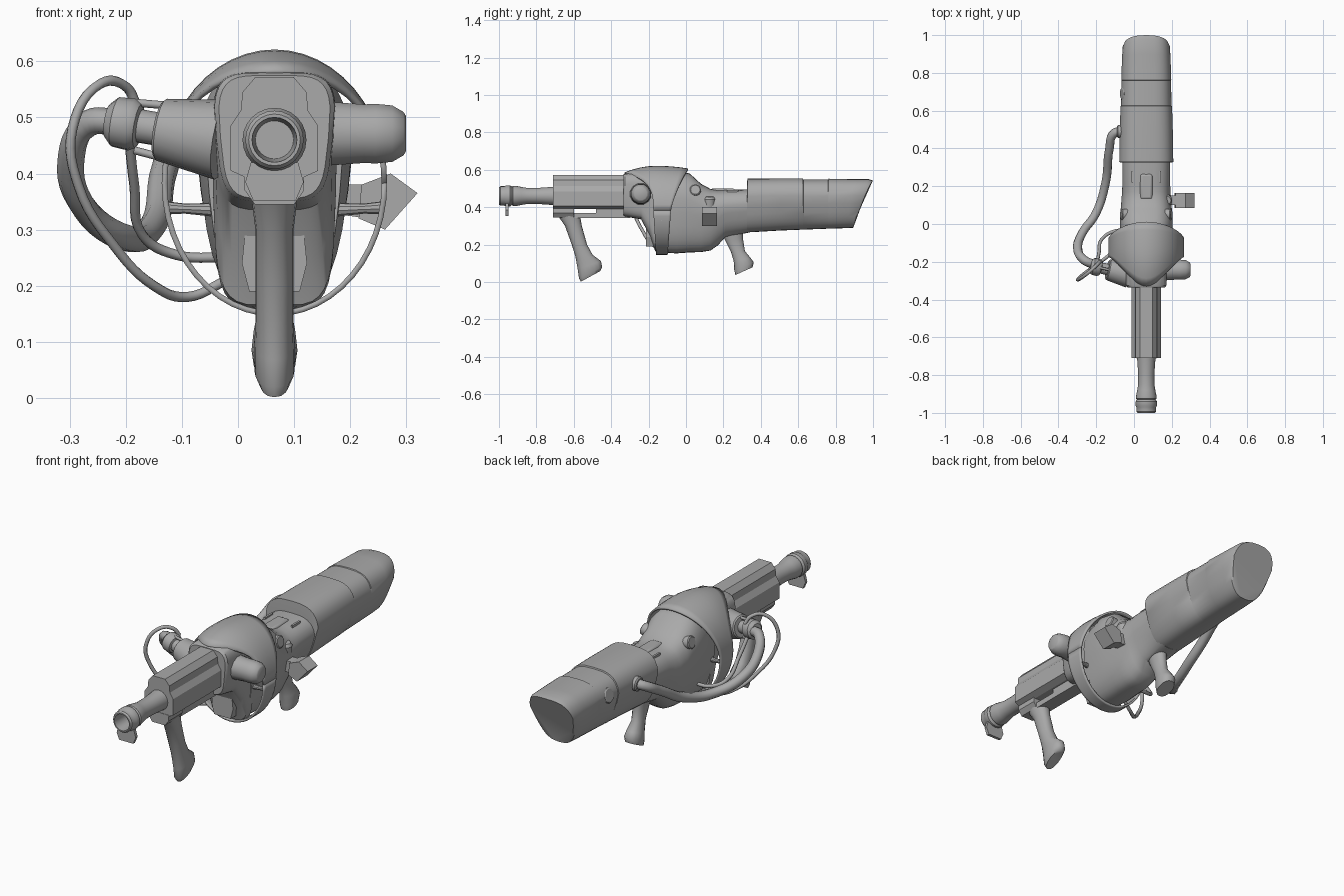
import bpy, bmesh, math
from mathutils import Vector

if "Cube" in bpy.data.objects:
    bpy.data.objects.remove(bpy.data.objects["Cube"])

CX = 0.065  # centre line of the main assembly
metal = bpy.data.materials.new("plain grey")
metal.use_nodes = True
GREY = (0.4, 0.4, 0.4, 1)
metal.diffuse_color = GREY
metal.node_tree.nodes["Principled BSDF"].inputs["Base Color"].default_value = GREY


def smooth(ob, angle=35):
    bpy.ops.object.select_all(action='DESELECT')
    ob.select_set(True)
    bpy.context.view_layer.objects.active = ob
    if ob.type == 'CURVE':
        bpy.ops.object.convert(target='MESH')
    bpy.ops.object.shade_smooth_by_angle(angle=math.radians(angle))


def skin(name, rings, caps=True, closed=True, angle=35):
    """Bridge equal rings of points into one surface."""
    bm = bmesh.new()
    rows = [[bm.verts.new(p) for p in ring] for ring in rings]
    n = len(rows[0])
    for a, b in zip(rows, rows[1:]):
        for i in range(n if closed else n - 1):
            j = (i + 1) % n
            bm.faces.new((a[i], a[j], b[j], b[i]))
    if caps:
        bm.faces.new(rows[0])
        bm.faces.new(rows[-1])
    bmesh.ops.recalc_face_normals(bm, faces=bm.faces)
    me = bpy.data.meshes.new(name)
    bm.to_mesh(me)
    bm.free()
    me.materials.append(metal)
    ob = bpy.data.objects.new(name, me)
    bpy.context.collection.objects.link(ob)
    smooth(ob, angle)
    return ob


def loft(name, sections, power=3.0, sides=32):
    """Sections along y: (y, half width, low z, high z, bottom width ratio, rear slant)."""
    rings = []
    for y, w, lo, hi, ratio, slant in sections:
        ring = []
        for k in range(sides):
            a = math.tau * k / sides
            c, s = math.cos(a), math.sin(a)
            t = (1 + math.copysign(abs(s) ** (2 / power), s)) / 2
            x = math.copysign(abs(c) ** (2 / power), c) * w * (ratio + (1 - ratio) * min(1, t * 1.5))
            ring.append((CX + x, y - slant * (1 - t) ** 0.8, lo + (hi - lo) * t))
        rings.append(ring)
    return skin(name, rings)


def lathe(name, start, axis, profile, sides=20):
    """Turn (distance, radius) pairs around an axis."""
    d = Vector(axis).normalized()
    u = d.orthogonal().normalized()
    v = d.cross(u)
    rings = []
    for dist, r in profile:
        rings.append([Vector(start) + d * dist + (u * math.cos(a) + v * math.sin(a)) * r
                      for a in (math.tau * k / sides for k in range(sides))])
    return skin(name, rings)


def prism(name, outline, y0, y1):
    """Extrude an (x, z) outline along y."""
    return skin(name, [[(x, y, z) for x, z in outline] for y in (y0, y1)], angle=20)


def mirrored(half):
    return [(CX + x, z) for x, z in half] + [(CX - x, z) for x, z in reversed(half)]


def block(name, x, y0, y1, z0, z1):
    return prism(name, mirrored([(x, z0), (x, z1)]), y0, y1)


def grip(name, sections, sides=16):
    """Sections down z: (z, y, half width, half depth, tilt)."""
    rings = []
    for z, y, hx, hd, tilt in sections:
        rings.append([(CX + hx * math.copysign(abs(math.cos(a)) ** .85, math.cos(a)),
                       y + hd * math.sin(a), z + tilt * hd * math.sin(a))
                      for a in (math.tau * k / sides for k in range(sides))])
    return skin(name, rings, angle=50)


def hose(name, points, radius):
    cu = bpy.data.curves.new(name, 'CURVE')
    cu.dimensions = '3D'
    cu.bevel_depth = radius
    cu.bevel_resolution = 2
    cu.use_fill_caps = True
    sp = cu.splines.new('BEZIER')
    sp.bezier_points.add(len(points) - 1)
    for bp, p in zip(sp.bezier_points, points):
        bp.co = p
        bp.handle_left_type = bp.handle_right_type = 'AUTO'
    sp.resolution_u = 6
    cu.materials.append(metal)
    ob = bpy.data.objects.new(name, cu)
    bpy.context.collection.objects.link(ob)
    smooth(ob, 60)


# Rear stock with raised front collar and slanted butt
loft("stock", [(.325, .135, .265, .5, .65, 0), (.328, .145, .265, .552, .65, 0),
               (.5, .142, .275, .554, .65, 0), (.625, .138, .28, .554, .65, 0),
               (.627, .135, .28, .548, .65, 0), (.76, .133, .285, .548, .65, 0),
               (.762, .134, .285, .552, .65, 0), (.9, .13, .288, .55, .65, .04),
               (.975, .126, .29, .55, .65, .08), (1.0, .118, .292, .542, .65, .105)])
# Main body and neck
loft("body", [(-.15, .123, .157, .57, .78, 0), (-.05, .14, .153, .595, .75, 0),
              (.02, .141, .158, .58, .73, 0), (.08, .137, .16, .525, .7, 0),
              (.13, .133, .168, .498, .65, 0), (.17, .13, .195, .49, .6, 0),
              (.21, .128, .24, .492, .6, 0), (.34, .128, .265, .495, .65, 0)])
# Front housing
loft("front_housing", [(-.335, .1, .355, .575, .85, 0), (-.325, .108, .35, .58, .85, 0),
                       (-.24, .11, .335, .583, .88, 0), (-.19, .11, .24, .585, .9, 0),
                       (-.165, .112, .165, .585, .92, 0), (-.13, .112, .157, .58, .92, 0)], 4.5)
prism("chin_panel", mirrored([(.045, .19), (.058, .24), (.045, .37)]), -.215, -.15)

# Hood that narrows to a hoop around the body
rows = []
for k in range(48):
    a = math.tau * k / 48
    up, low = max(0, math.sin(a)), max(0, -math.sin(a))
    front = -.175 - .155 * up ** 3 + .015 * low
    rear = -.08 + .092 * up ** 1.3 - .018 * low
    row = []
    for i in range(9):
        u = i / 4 - 1
        k2 = 1 - up ** 3 * (.15 if u < 0 else .06) * u * u
        row.append((CX + .201 * math.cos(a) * k2, front + (rear - front) * (u + 1) / 2,
                    .383 + .238 * math.sin(a) * k2))
    rows.append(row)
hood = skin("hood_hoop", rows + rows[:1], caps=False, closed=False, angle=50)
shell = hood.modifiers.new("thickness", 'SOLIDIFY')
shell.thickness = .01
shell.offset = -1 if hood.data.polygons[0].normal.x > 0 else 1

# Receiver, lower rail and barrel
prism("receiver", mirrored([(.045, .39), (.078, .405), (.078, .485), (.06, .512),
                            (.057, .545), (.034, .572)]), -.71, -.32)
prism("receiver_front_foot", mirrored([(.035, .345), (.053, .37), (.053, .4)]), -.712, -.6)
block("lower_rail", .035, -.62, -.3, .342, .37)
block("rail_filler", .035, -.48, -.3, .36, .4)
lathe("barrel", (CX, -.7, .46), (0, -1, 0),
      [(0, .05), (.02, .048), (.09, .043), (.15, .043), (.18, .048), (.21, .054), (.225, .054),
       (.23, .048), (.24, .057), (.262, .057), (.27, .052), (.292, .052), (.3, .046), (.3, .04),
       (.21, .034), (.21, .002)], 24)
prism("muzzle_tab", mirrored([(.038, .352), (.052, .385), (.042, .42)]), -.965, -.95)

# Grips
grip("front_grip", [(.365, -.63, .042, .062, 0), (.3, -.602, .034, .045, 0),
                    (.2, -.57, .034, .041, 0), (.14, -.545, .034, .046, .1),
                    (.09, -.517, .036, .062, .35), (.05, -.51, .036, .062, .5),
                    (.03, -.51, .027, .052, .55)])
grip("rear_grip", [(.29, .245, .04, .06, 0), (.23, .255, .03, .05, 0), (.165, .277, .028, .038, 0),
                   (.12, .3, .037, .045, .2), (.085, .31, .041, .052, .4),
                   (.058, .31, .037, .046, .45)])

# Side pods and their connectors
lathe("left_pod", (CX + .08, -.242, .471), (1, 0, 0),
      [(0, .06), (.08, .054), (.1, .055), (.13, .052), (.15, .04), (.154, .033)], 12)
POD = Vector((-.03, -.265, .46))
AIM = Vector((-1, .22, .17)).normalized()
lathe("right_pod", POD, AIM, [(0, .072), (.11, .056), (.115, .05)], 16)
lathe("right_connector", POD + AIM * .11, AIM,
      [(0, .03), (.04, .03), (.043, .04), (.055, .047), (.085, .045), (.1, .03)], 14)
for dz in (-.045, .04):
    hose("connector_rod", [POD + AIM * .16 + Vector((0, 0, dz)),
                           POD + AIM * .06 + Vector((0, 0, dz * 1.2))], .007)

# Hoses on the right side
hose("main_hose", [(-.06, .49, .46), (-.105, .48, .455), (-.13, .4, .41), (-.15, .22, .31),
                   (-.2, .06, .285), (-.275, -.05, .34), (-.298, -.13, .42),
                   (-.265, -.19, .49), (-.21, -.215, .49)], .024)
lathe("hose_socket", (-.05, .49, .46), (-1, 0, 0), [(0, .034), (.035, .034), (.04, .028)], 14)
hose("loop_hose", [(-.18, -.2, .52), (-.2, -.22, .555), (-.245, -.26, .56), (-.295, -.295, .48),
                   (-.285, -.28, .38), (-.22, -.23, .27), (-.15, -.18, .2), (-.09, -.13, .18),
                   (-.02, -.1, .21)], .009)
hose("inner_hose", [(-.195, -.21, .47), (-.185, -.15, .38), (-.17, -.08, .29),
                    (-.11, -.04, .255), (-.02, -.03, .25)], .009)

# Struts between hoop and body, and round bosses
for side in (-1, 1):
    lathe("hoop_strut", (CX + side * .1, -.13, .335), (side, 0, .04), [(0, .013), (.06, .009), (.095, .012)], 10)
    lathe("body_boss", (CX + side * .1, .05, .485), (side, 0, .25), [(0, .03), (.03, .03), (.034, .025)], 16)

# Box on the left side with its bracket and knob
prism("side_box", [(.32, .365), (.262, .3), (.215, .32), (.22, .38), (.272, .4)], .085, .165)
prism("side_bracket", [(.16, .33), (.23, .32), (.23, .38), (.16, .38)], .1, .15)
lathe("side_knob", (.165, .125, .4), (.15, 0, 1), [(0, .032), (.045, .032), (.058, .022)], 12)

# Neck cover, slits and stock port
cover = block("neck_cover", .033, .13, .265, .46, .499)
bevel = cover.modifiers.new("rounding", 'BEVEL')
bevel.width = .012
bevel.segments = 3
for side in (-1, 1):
    x = CX + side * .074
    prism("neck_slit", [(x - .005, .47), (x + .005, .47), (x + .005, .493), (x - .005, .493)], .22, .28)
lathe("stock_port", (-.045, .69, .47), (-1, 0, .3), [(0, .04), (.018, .036), (.022, .03)], 8)
